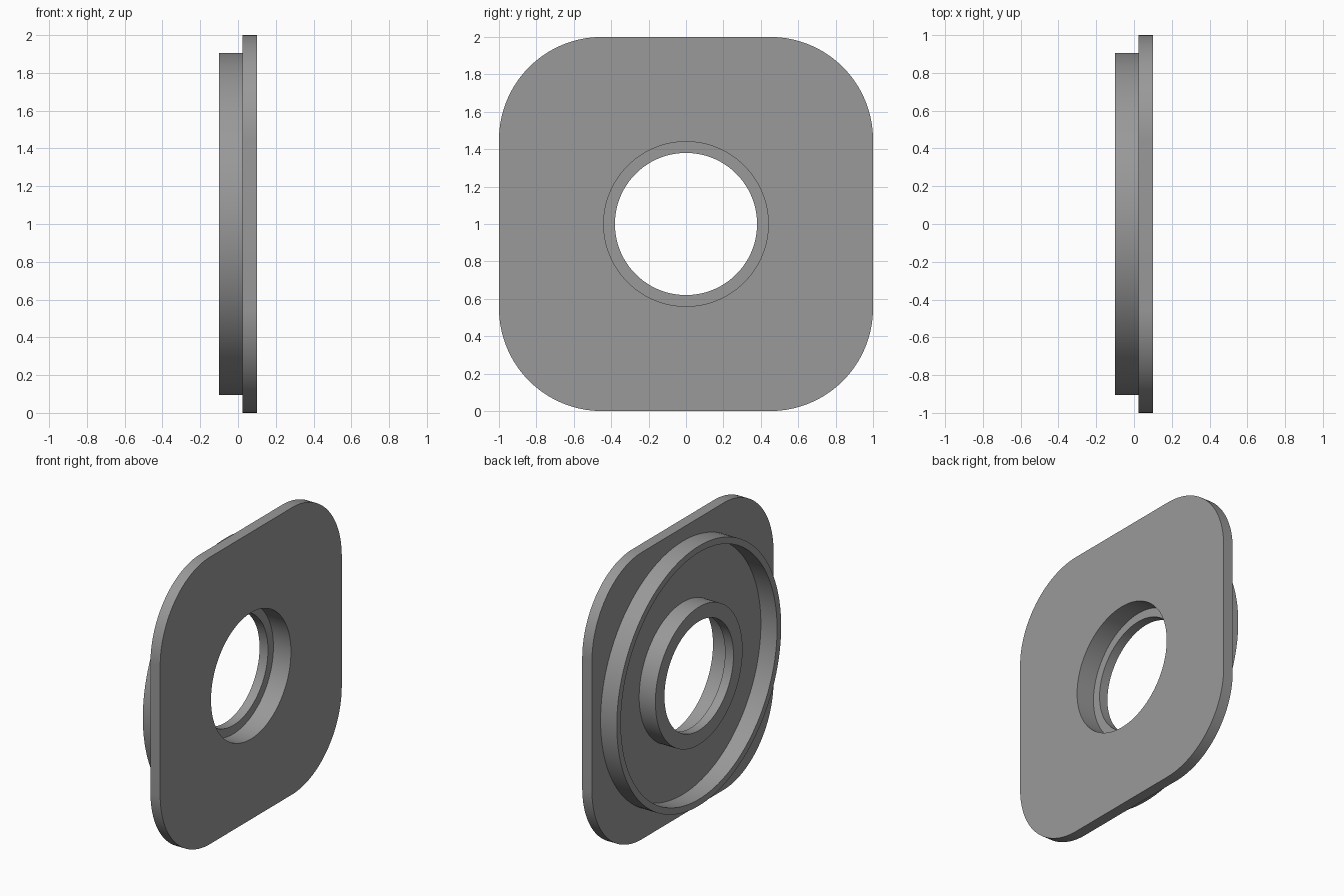
import bpy, bmesh, math
from mathutils import Matrix

if "Cube" in bpy.data.objects:
    bpy.data.objects.remove(bpy.data.objects["Cube"])

SEG = 128
BACK, SEAT, STEP, FRONT = -0.10, 0.025, -0.035, 0.10   # stations along x

grey = bpy.data.materials.new("plain_grey")
grey.diffuse_color = (0.32, 0.32, 0.32, 1)
grey.use_nodes = True
grey.node_tree.nodes["Principled BSDF"].inputs["Base Color"].default_value = grey.diffuse_color


def prism(name, outline, x0, x1):
    """Extrude a closed (y, z) outline along x."""
    bm = bmesh.new()
    face = bm.faces.new([bm.verts.new((x0, y, z + 1)) for y, z in outline])
    ext = bmesh.ops.extrude_face_region(bm, geom=[face])["geom"]
    moved = [v for v in ext if isinstance(v, bmesh.types.BMVert)]
    bmesh.ops.translate(bm, verts=moved, vec=(x1 - x0, 0, 0))
    bmesh.ops.recalc_face_normals(bm, faces=bm.faces)
    mesh = bpy.data.meshes.new(name)
    bm.to_mesh(mesh)
    bm.free()
    mesh.materials.append(grey)
    obj = bpy.data.objects.new(name, mesh)
    bpy.context.collection.objects.link(obj)
    return obj


def circle(r):
    return [(r * math.cos(2 * math.pi * i / SEG), r * math.sin(2 * math.pi * i / SEG))
            for i in range(SEG)]


def rounded_square(half, r, n=32):
    pts = []
    for k, (sy, sz) in enumerate(((1, 1), (-1, 1), (-1, -1), (1, -1))):
        for i in range(n + 1):
            a = math.pi / 2 * (k + i / n)
            pts.append((sy * (half - r) + r * math.cos(a), sz * (half - r) + r * math.sin(a)))
    return pts


def combine(target, tool, operation):
    """Apply a boolean and discard the tool."""
    tool.hide_render = True
    mod = target.modifiers.new("combine", "BOOLEAN")
    mod.operation, mod.solver, mod.object = operation, "EXACT", tool
    bpy.context.view_layer.objects.active = target
    bpy.ops.object.modifier_apply(modifier=mod.name)
    bpy.data.objects.remove(tool)


# Square plate with large rounded corners
plate = prism("flange_plate", rounded_square(1.0, 0.55), SEAT, FRONT)

# Thin outer rim on the back
rim = prism("outer_rim", circle(0.905), BACK, SEAT + 0.03)
combine(rim, prism("rim_cutter", circle(0.86), BACK - 0.1, FRONT + 0.1), "DIFFERENCE")
combine(plate, rim, "UNION")

# Central hub on the back
combine(plate, prism("hub", circle(0.48), BACK, SEAT + 0.03), "UNION")

# Stepped bore: wide from the plate side, narrow through the hub end
combine(plate, prism("wide_bore", circle(0.44), STEP, FRONT + 0.1), "DIFFERENCE")
combine(plate, prism("narrow_bore", circle(0.38), BACK - 0.1, FRONT + 0.1), "DIFFERENCE")

# Smooth the curved walls, keep the rims crisp
bpy.ops.object.select_all(action="DESELECT")
plate.select_set(True)
bpy.context.view_layer.objects.active = plate
bpy.ops.object.shade_smooth_by_angle(angle=math.radians(30))
